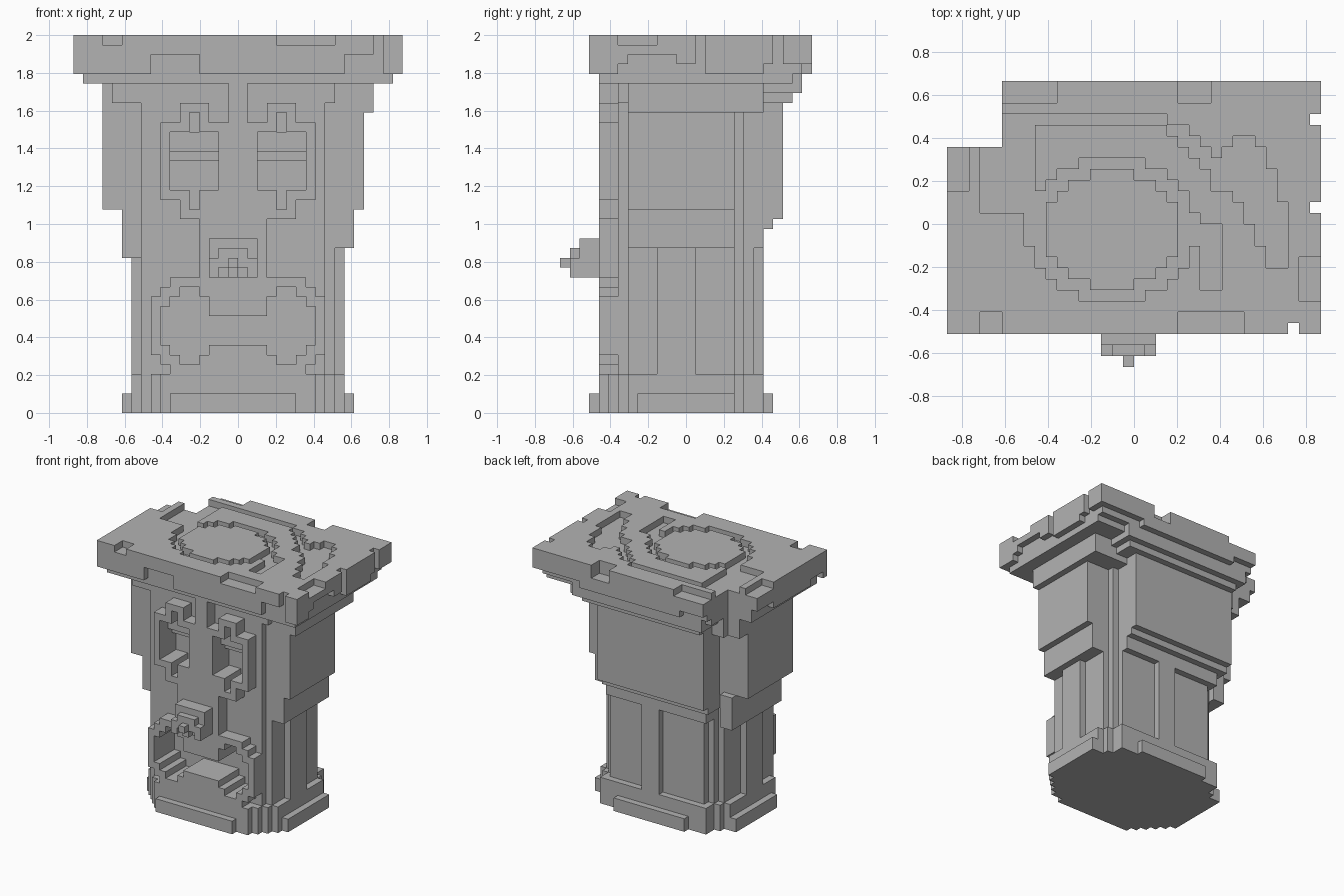
import bpy
import bmesh
from mathutils import Vector

UNIT = 2 / 39  # edge length of one block

if "Cube" in bpy.data.objects:
    bpy.data.objects.remove(bpy.data.objects["Cube"], do_unlink=True)

stone = bpy.data.materials.new("grey_stone")
stone.use_nodes = True
grey = (0.45, 0.45, 0.45, 1)
stone.diffuse_color = grey
stone.node_tree.nodes["Principled BSDF"].inputs["Base Color"].default_value = grey


def box(x, y, z):
    """Set of unit blocks filling the three given ranges."""
    return {(i, j, k) for i in range(*x) for j in range(*y) for k in range(*z)}


def pair(x, y, z):
    """The same block on both sides of the middle plane."""
    return box(x, y, z) | box((-x[1], -x[0]), y, z)


def build(name, cells):
    """Turn a set of blocks into one mesh showing only its outer skin."""
    bm = bmesh.new()
    corners = {}

    def corner(p):
        key = tuple(round(c) for c in p)
        if key not in corners:
            corners[key] = bm.verts.new(Vector(key) * UNIT)
        return corners[key]

    for cell in cells:
        for axis in range(3):
            for side in (0, 1):
                step = [0, 0, 0]
                step[axis] = 2 * side - 1
                if tuple(c + s for c, s in zip(cell, step)) in cells:
                    continue
                u, v = Vector((0, 0, 0)), Vector((0, 0, 0))
                u[(axis + 1) % 3] = 1
                v[(axis + 2) % 3] = 1
                base = Vector(cell)
                base[axis] += side
                loop = [base, base + u, base + u + v, base + v]
                if not side:
                    loop.reverse()
                bm.faces.new([corner(p) for p in loop])
    bmesh.ops.dissolve_limit(bm, angle_limit=0.01, verts=bm.verts, edges=bm.edges)
    bmesh.ops.triangulate(bm, faces=[f for f in bm.faces if len(f.verts) > 4])
    mesh = bpy.data.meshes.new(name)
    bm.to_mesh(mesh)
    bm.free()
    mesh.materials.append(stone)
    obj = bpy.data.objects.new(name, mesh)
    bpy.context.collection.objects.link(obj)


def stepped(grow, z):
    """Footprint with stepped corners, grown outwards by whole blocks."""
    g = grow
    return (box((-10 - g, 10 + g), (-6, 5), z)
            | box((-9 - g, 9 + g), (-7, 6), z)
            | box((-8 - g, 8 + g), (-7 - g, 7 + g), z))


# Openings of the face
eye_holes = pair((2, 7), (-9, -5), (23, 29)) | pair((4, 5), (-9, -5), (21, 31))
lids = pair((2, 7), (-6, -5), (26, 29)) | pair((2, 7), (-7, -6), (27, 29))
eye_holes -= lids
deep = (-9, -4)
mouth_hole = (box((-3, 3), deep, (7, 10)) | pair((3, 8), deep, (7, 11))
              | pair((3, 7), deep, (6, 12)) | pair((4, 6), deep, (5, 13)))

# Shaft with a raised rib between sunken panels
shaft = stepped(0, (0, 35))
shaft |= box((-9, 9), (-7, 6), (4, 35)) | box((9, 10), (-7, -5), (32, 35))
shaft |= box((-10, -9), (-7, 0), (4, 35))
shaft |= pair((10, 11), (-3, 1), (4, 17)) | box((-1, 2), (7, 8), (4, 17))
build("shaft", shaft - eye_holes - mouth_hole)

# Foot with a plinth plate on each side
foot = stepped(1, (0, 4)) | stepped(1, (0, 2))
foot |= box((-8, 8), (-9, -8), (0, 4))
foot |= box((-7, 6), (-10, -9), (0, 2)) | box((-6, 6), (8, 9), (0, 2))
foot |= pair((11, 12), (-5, 5), (0, 2))
build("foot", foot - mouth_hole)

# Side and back blocks, getting wider with height
build("right_block", box((10, 12), (-6, 5), (17, 21))
      | box((10, 13), (-6, 5), (21, 31)))
build("left_block", box((-12, -10), (-6, 6), (16, 21))
      | box((-14, -10), (-6, 5), (21, 31)))
build("back_block", box((-9, 8), (6, 8), (17, 19))
      | box((-10, 8), (6, 9), (19, 20)) | box((-10, 8), (6, 10), (20, 32)))

# Raised eye surrounds joined to the bridge and the mouth surround
front = (-9, -7)
eye_rings = pair((1, 8), front, (22, 30)) | pair((3, 6), front, (20, 32))
build("eye_surrounds", eye_rings - eye_holes)
build("nose_bridge", box((-1, 1), front, (20, 35))
      | box((-3, 3), front, (20, 22)) | box((-4, 3), front, (13, 20)))
mouth_ring = (pair((0, 9), front, (6, 12)) | pair((0, 8), front, (5, 13))
              | pair((0, 7), front, (4, 13)) | pair((3, 7), front, (13, 14)))
build("mouth_surround", mouth_ring - mouth_hole)

# Nose in three shrinking steps
nose = (box((-3, 2), (-11, -9), (14, 18)) | box((-3, 2), (-12, -11), (14, 16))
        | box((-2, 1), (-12, -11), (16, 17)) | box((-1, 0), (-13, -12), (15, 16)))
nose -= box((-2, -1), (-12, -11), (14, 15)) | box((0, 1), (-12, -11), (14, 15))
build("nose", nose)

# Cornice under the slab
missing_corner = box((-17, -12), (7, 13), (30, 39))
cornice = (pair((8, 14), (-6, 8), (31, 34)) | box((-13, -10), (-7, -6), (32, 34))
           | box((-10, 10), (6, 11), (32, 34)) | box((-11, 11), (6, 12), (33, 35))
           | box((-16, 16), (-9, 11), (34, 35)))
build("cornice", cornice - missing_corner)

# Top slab with chipped edges
slab = box((-17, 17), (-10, 13), (36, 39)) | box((-16, 16), (-9, 12), (35, 36))
slab |= box((-4, 11), (-10, -9), (35, 36)) | box((-17, -9), (-10, -9), (35, 36))
slab |= box((15, 17), (-10, -7), (35, 36)) | box((16, 17), (2, 8), (35, 36))
slab |= box((-17, -16), (-6, 3), (35, 36)) | box((-8, 9), (12, 13), (35, 36))
slab -= missing_corner
slab -= box((4, 10), (-10, -8), (38, 39)) | box((-14, -12), (-10, -8), (38, 39))
slab -= box((-9, -4), (-10, -9), (36, 37)) | box((11, 15), (-10, -9), (36, 37))
slab -= box((14, 15), (-10, -9), (36, 39)) | box((15, 17), (-7, -3), (38, 39))
slab -= box((16, 17), (9, 10), (35, 39)) | box((16, 17), (1, 2), (35, 39))
slab -= box((16, 17), (-6, -1), (36, 37)) | box((-17, -15), (3, 7), (38, 39))
slab -= box((4, 7), (11, 13), (37, 39)) | box((-12, -7), (11, 13), (38, 39))

# Shallow carving in the top: a ring, a sunken corner, a curl and a hollow
top = (38, 39)
for i, j, k in box((-11, 6), (-8, 7), top):
    dx, dy = i + 2.5, j + 1
    if (dx / 7.8) ** 2 + (dy / 6.7) ** 2 < 1 < (dx / 6.4) ** 2 + (dy / 5.2) ** 2:
        slab.discard((i, j, k))
slab -= box((-14, -9), (1, 7), top) | box((-12, -9), (7, 10), top)
slab -= box((-9, 3), (9, 10), top)
for s in range(4):
    slab -= box((3 + s, 5 + s), (8 - s, 9 - s), top)
for s, (low, high) in enumerate([(3, 6), (3, 7), (2, 8), (0, 8), (-2, 7), (-4, 5), (-4, 2)]):
    slab -= box((7 + s, 8 + s), (low, high), top)
slab -= box((6, 8), (-6, 0), top)
build("top_slab", slab)
